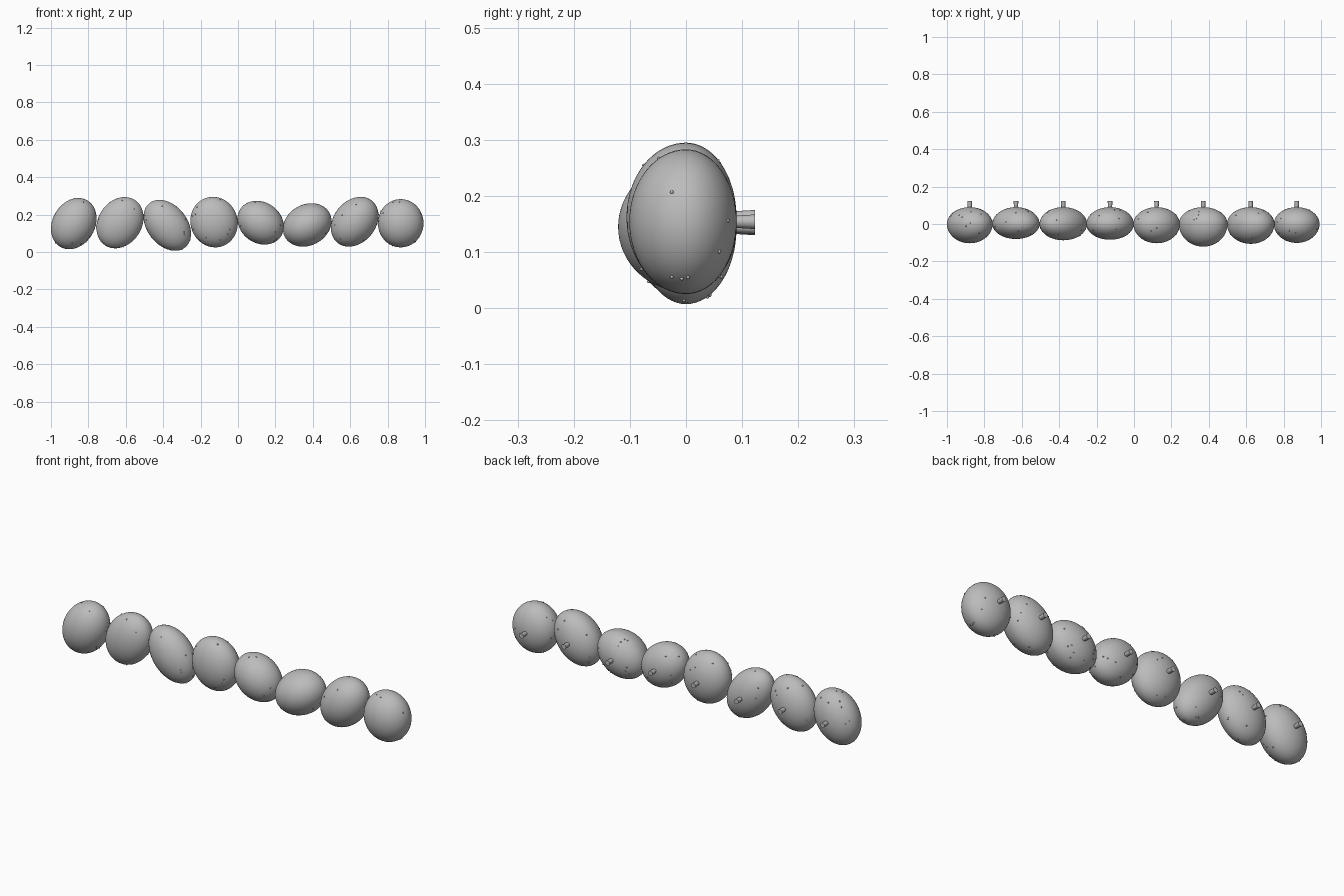
import bpy, bmesh, math, random
from mathutils import Matrix, Vector

if "Cube" in bpy.data.objects:
    bpy.data.objects.remove(bpy.data.objects["Cube"])

random.seed(4)
BACK = 0.09          # depth of every pebble behind its widest line
# centre x, centre z, half width, half height, front depth, lean
PEBBLES = [
    (-0.878, 0.152, 0.122, 0.137, 0.103, 0.20),
    (-0.631, 0.157, 0.126, 0.137, 0.080, 0.20),
    (-0.378, 0.143, 0.127, 0.136, 0.087, -0.33),
    (-0.128, 0.160, 0.127, 0.135, 0.084, -0.05),
    (0.121, 0.157, 0.124, 0.117, 0.103, -0.17),
    (0.370, 0.145, 0.130, 0.116, 0.121, 0.18),
    (0.624, 0.162, 0.127, 0.133, 0.106, 0.25),
    (0.870, 0.154, 0.122, 0.129, 0.101, 0.00),
]


def material(name, value):
    m = bpy.data.materials.new(name)
    m.diffuse_color = (value, value, value, 1)
    m.use_nodes = True
    m.node_tree.nodes["Principled BSDF"].inputs["Base Color"].default_value = m.diffuse_color
    return m


stone = material("stone_grey", 0.5)


def finish(bm, name, mat):
    me = bpy.data.meshes.new(name)
    bm.to_mesh(me)
    bm.free()
    ob = bpy.data.objects.new(name, me)
    bpy.context.collection.objects.link(ob)
    me.materials.append(mat)
    bpy.context.view_layer.objects.active = ob
    ob.select_set(True)
    bpy.ops.object.shade_smooth_by_angle(angle=math.radians(35))
    ob.select_set(False)


def on_pebble(p, spec):
    """Map a unit sphere point onto a leaning pebble, flatter at the back."""
    x, z, w, h, front, lean = spec
    return Vector((x + w * p.x,
                   p.y * (BACK if p.y > 0 else front),
                   z + h * (lean * p.x + math.sqrt(1 - lean * lean) * p.z)))


for i, spec in enumerate(PEBBLES, 1):
    # Rounded pebble body, poles facing front and back
    bm = bmesh.new()
    bmesh.ops.create_uvsphere(bm, u_segments=48, v_segments=32, radius=1,
                              matrix=Matrix.Rotation(math.pi / 2, 4, 'X'))
    for v in bm.verts:
        v.co = on_pebble(v.co, spec)
    finish(bm, f"pebble_{i}", stone)

    # Mounting peg at the back, slightly wider at its tip
    bm = bmesh.new()
    bmesh.ops.create_cone(bm, cap_ends=True, segments=12, radius1=0.010,
                          radius2=0.013, depth=0.048,
                          matrix=Matrix.Translation((spec[0], 0.099, spec[1]))
                          @ Matrix.Rotation(-math.pi / 2, 4, 'X'))
    finish(bm, f"back_peg_{i}", stone)

    # Tiny grains scattered over the surface, sparse on the front face
    bm = bmesh.new()
    for k in range(16):
        y = random.uniform(-0.75, 0.85)
        a = (k + random.uniform(-0.4, 0.4)) * 2.4
        r = math.sqrt(1 - y * y)
        p = on_pebble(Vector((r * math.cos(a), y, r * math.sin(a))), spec)
        bmesh.ops.create_icosphere(bm, subdivisions=2, radius=0.0032,
                                   matrix=Matrix.Translation(p))
    finish(bm, f"grains_{i}", stone)
